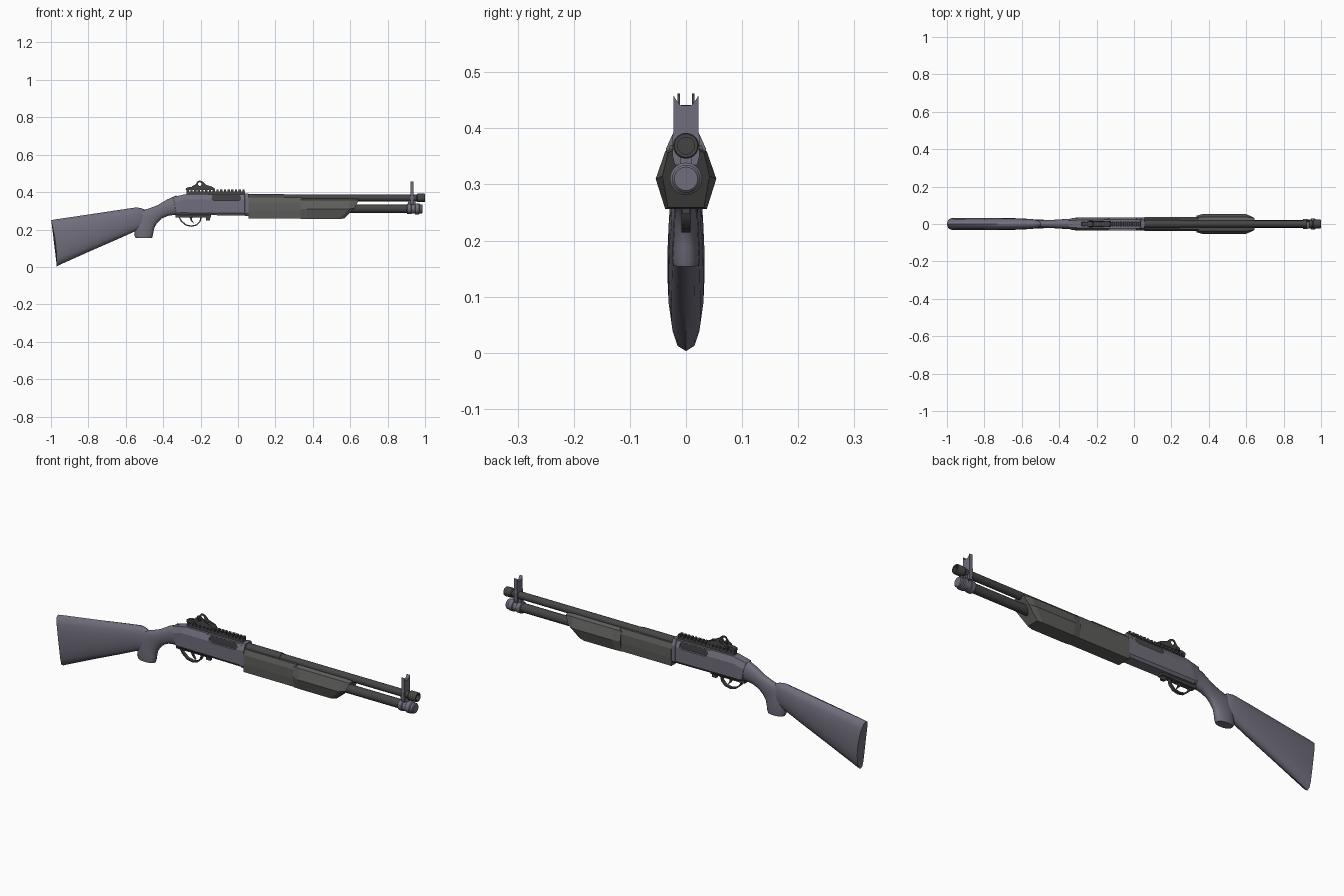
import bpy, bmesh
from math import sin, cos, pi, copysign

if "Cube" in bpy.data.objects:
    bpy.data.objects.remove(bpy.data.objects["Cube"])


def material(name, rgb):
    m = bpy.data.materials.new(name)
    m.diffuse_color = (*rgb, 1)
    m.use_nodes = True
    m.node_tree.nodes["Principled BSDF"].inputs["Base Color"].default_value = m.diffuse_color
    return m


LIGHT = material("grey_violet", (0.16, 0.155, 0.20))
DARK = material("dark_metal", (0.06, 0.06, 0.06))
PUMP = material("pump_grey", (0.11, 0.11, 0.105))


def smooth(ob, angle):
    bpy.ops.object.select_all(action='DESELECT')
    bpy.context.view_layer.objects.active = ob
    ob.select_set(True)
    bpy.ops.object.shade_smooth_by_angle(angle=angle)


def loft(name, rings, mat, angle=None):
    """Skin a list of equal-length point rings and cap both ends."""
    bm = bmesh.new()
    vs = [[bm.verts.new(p) for p in r] for r in rings]
    n = len(rings[0])
    for a, b in zip(vs, vs[1:]):
        for i in range(n):
            j = (i + 1) % n
            bm.faces.new((a[i], a[j], b[j], b[i]))
    bm.faces.new(vs[0])
    bm.faces.new(vs[-1])
    bmesh.ops.recalc_face_normals(bm, faces=bm.faces)
    me = bpy.data.meshes.new(name)
    bm.to_mesh(me)
    bm.free()
    ob = bpy.data.objects.new(name, me)
    bpy.context.collection.objects.link(ob)
    me.materials.append(mat)
    if angle:
        smooth(ob, angle)
    return ob


def prism(name, pts, y0, y1, mat):
    """Side profile (x, z) extruded across y."""
    return loft(name, [[(x, y, z) for x, z in pts] for y in (y0, y1)], mat)


def box(name, x0, x1, w, z0, z1, mat):
    return prism(name, [(x0, z0), (x1, z0), (x1, z1), (x0, z1)], -w, w, mat)


def turned(name, profile, zc, mat, n=20):
    """Profile of (x, radius) turned about a line along x."""
    rings = [[(x, r * cos(2 * pi * i / n), zc + r * sin(2 * pi * i / n))
              for i in range(n)] for x, r in profile]
    return loft(name, rings, mat, 0.6)


def oval(top, bot, w, bow=0.0, n=16):
    """Rounded section between a top and a bottom point (x, z)."""
    ring = []
    for i in range(n):
        c, s = cos(2 * pi * i / n), sin(2 * pi * i / n)
        t = (1 + c) / 2
        ring.append((bot[0] + (top[0] - bot[0]) * t + bow * s * s,
                     w * copysign(abs(s) ** 0.75, s),
                     bot[1] + (top[1] - bot[1]) * t))
    return ring


def mirror_section(half):
    """Half section of (x, y, z), bottom to top, mirrored into a closed ring."""
    return half + [(x, -y, z) for x, y, z in reversed(half)]


def cut(ob, cutter):
    m = ob.modifiers.new("cut", 'BOOLEAN')
    m.object = cutter
    m.operation = 'DIFFERENCE'
    m.solver = 'EXACT'
    bpy.context.view_layer.objects.active = ob
    bpy.ops.object.modifier_apply(modifier=m.name)
    bpy.data.objects.remove(cutter)


def arc(cx, cz, r, a0, a1, n):
    return [(cx + r * cos(a0 + (a1 - a0) * i / n), cz + r * sin(a0 + (a1 - a0) * i / n))
            for i in range(n + 1)]


# Butt stock
loft("butt_stock", [
    oval((-1.0, .25), (-.97, .003), .031, .01),
    oval((-.97, .255), (-.945, .015), .033, .008),
    oval((-.8, .28), (-.8, .08), .033),
    oval((-.64, .304), (-.64, .15), .031),
    oval((-.545, .318), (-.555, .188), .027),
    oval((-.52, .315), (-.52, .2), .022),
    oval((-.50, .307), (-.49, .21), .014)], LIGHT, 0.8)

# Wrist curving down into the pistol grip
loft("pistol_grip", [
    oval((-.33, .382), (-.325, .28), .029),
    oval((-.38, .360), (-.375, .273), .026),
    oval((-.43, .330), (-.41, .258), .023),
    oval((-.475, .313), (-.432, .235), .021),
    oval((-.52, .300), (-.447, .21), .021),
    oval((-.55, .235), (-.452, .188), .023),
    oval((-.555, .17), (-.456, .166), .025),
    oval((-.548, .156), (-.46, .154), .023)], LIGHT, 0.7)


# Receiver with bevelled shoulders
def receiver_ring(xb, xt, zb, zt, w):
    return mirror_section([(xb, w * .75, zb), (xb, w, zb + .012),
                           ((xb + xt) / 2, w, zt - .03), (xt, w * .62, zt)])


receiver = loft("receiver", [
    receiver_ring(-.332, -.348, .284, .374, .030),
    receiver_ring(-.31, -.275, .278, .390, .034),
    receiver_ring(.035, .035, .275, .390, .034),
    receiver_ring(.037, .037, .273, .393, .036),
    receiver_ring(.057, .057, .273, .393, .036)], LIGHT)

# Ejection port and bolt
port = prism("port_cutter", arc(-.001, .371, .016, -pi / 2, pi / 2, 8)
             + arc(-.124, .371, .016, pi / 2, 3 * pi / 2, 8), -.1, .1, DARK)
cut(receiver, port)
box("bolt", -.16, .03, .023, .350, .387, DARK)

# Barrel, muzzle and magazine tube
turned("barrel", [(.04, .018), (.97, .018)], .369, DARK)
turned("barrel_sleeve", [(.05, .021), (.245, .021)], .369, DARK)
turned("muzzle", [(.955, .019), (.96, .023), (.996, .023), (1.0, .021), (1.0, .015),
                  (.96, .015)], .369, DARK)
turned("magazine_tube", [(.04, .022), (.92, .022)], .311, DARK)
turned("magazine_cap", [(.903, .025), (.906, .028), (.925, .028), (.928, .025), (.945, .025),
                        (.948, .029), (.968, .029), (.972, .025), (.983, .025), (.987, .021)],
       .310, LIGHT)
box("barrel_hanger", .908, .95, .010, .325, .356, LIGHT)

# Front sight: notched plate clamped to the barrel
half = [(.020, .335), (.024, .35), (.024, .388), (.022, .395), (.022, .458), (.017, .450), (.010, .441)]
loft("front_sight", [mirror_section([(x, y, z) for y, z in half])
                     for x in (.922, .939)], LIGHT)

# Pump: flat-sided rear sleeve and ridged fore grip
loft("pump_rear", [mirror_section([(x, .035, .258), (x, .038, .30), (x, .037, .345),
                                   (x, .028, .370), (x, .016, .370)])
                   for x in (.056, .345)], PUMP)


def pump_ring(xb, xm, xt, w, wm, zb, zm, zt):
    return mirror_section([(xb, w, zb), (xm, wm, zm), (xt, w, zt - .003), (xt, w * .5, zt + .004)])


loft("pump_grip", [
    pump_ring(.335, .335, .335, .036, .044, .257, .31, .362),
    pump_ring(.37, .37, .37, .037, .054, .256, .31, .362),
    pump_ring(.54, .595, .605, .037, .054, .256, .31, .362),
    pump_ring(.567, .625, .645, .032, .042, .259, .315, .360)], PUMP)

# Top rail with cross slots
box("rail_base", -.275, .037, .010, .386, .404, DARK)
for i in range(16):
    x = -.275 + i * .0199
    box("rail_tooth_%d" % (i + 1), x, x + .012, .013, .401, .415, DARK)

# Rear sight: base, two pierced ears, cross screw and aperture
prism("rear_sight_base", [(-.28, .412), (-.122, .412), (-.125, .421), (-.16, .427),
                          (-.262, .427), (-.278, .422)], -.011, .011, DARK)
for side, name in ((-1, "near"), (1, "far")):
    ear = prism("sight_ear_" + name,
                [(-.245, .415), (-.125, .415), (-.135, .427), (-.172, .440), (-.190, .457),
                 (-.203, .462), (-.215, .459), (-.228, .440), (-.245, .432)],
                side * .011, side * .015, DARK)
    cut(ear, prism("hole_cutter", arc(-.205, .443, .010, 0, 2 * pi * 11 / 12, 11),
                   -.05, .05, DARK))
box("aperture", -.224, -.214, .009, .422, .442, DARK)
box("sight_screw", -.240, -.222, .019, .416, .426, DARK)

# Trigger plate, trigger and guard
box("trigger_plate", -.335, -.145, .014, .265, .285, DARK)
prism("trigger", [(-.262, .27), (-.243, .27), (-.246, .252), (-.234, .230), (-.252, .246)],
      -.005, .005, DARK)
box("safety_catch", -.172, -.150, .007, .248, .27, DARK)
path = [(-.318, .273), (-.304, .246), (-.278, .224), (-.250, .218), (-.222, .224),
        (-.203, .243), (-.196, .273)]
guard = []
for i, (x, z) in enumerate(path):
    px, pz = path[max(i - 1, 0)]
    qx, qz = path[min(i + 1, len(path) - 1)]
    l = ((qx - px) ** 2 + (qz - pz) ** 2) ** .5
    nx, nz = -(qz - pz) / l * .0035, (qx - px) / l * .0035
    guard.append([(x + nx, -.008, z + nz), (x + nx, .008, z + nz),
                  (x - nx, .008, z - nz), (x - nx, -.008, z - nz)])
loft("trigger_guard", guard, DARK, 0.7)
